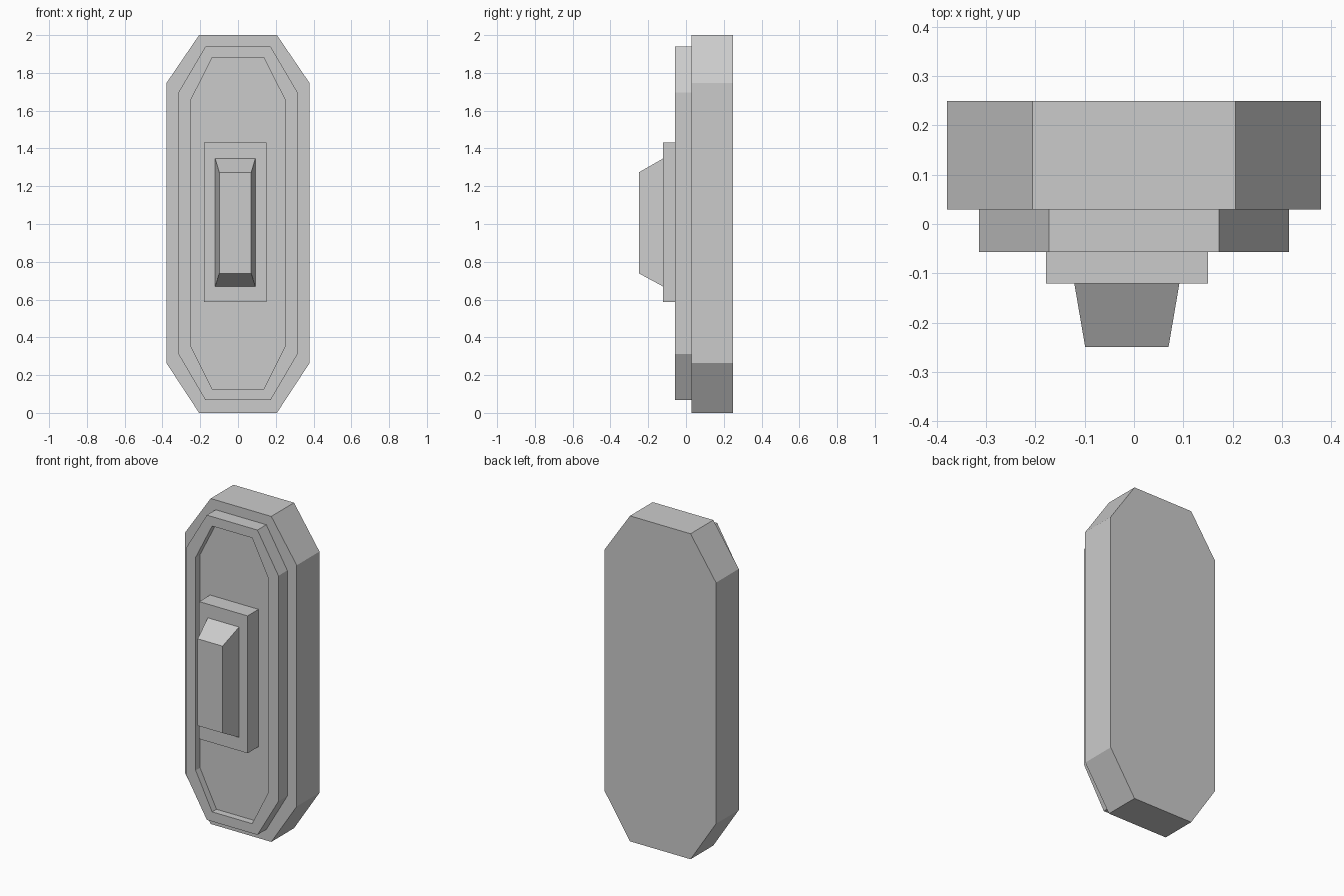
import bpy, bmesh

if "Cube" in bpy.data.objects:
    bpy.data.objects.remove(bpy.data.objects["Cube"])


def loft(name, rings):
    """Closed solid skinned through rings of equal point count."""
    bm = bmesh.new()
    loops = [[bm.verts.new(p) for p in ring] for ring in rings]
    n = len(loops[0])
    for a, b in zip(loops, loops[1:]):
        for i in range(n):
            j = (i + 1) % n
            bm.faces.new((a[i], a[j], b[j], b[i]))
    bm.faces.new(loops[0])
    bm.faces.new(loops[-1])
    bmesh.ops.recalc_face_normals(bm, faces=bm.faces)
    mesh = bpy.data.meshes.new(name)
    bm.to_mesh(mesh)
    bm.free()
    obj = bpy.data.objects.new(name, mesh)
    bpy.context.collection.objects.link(obj)
    return obj


def octagon(y, w, w_end, z0, z1, z2, z3):
    """Tall chamfered outline: half width w, half width w_end at the ends."""
    return [(-w_end, y, z0), (w_end, y, z0), (w, y, z1), (w, y, z2),
            (w_end, y, z3), (-w_end, y, z3), (-w, y, z2), (-w, y, z1)]


def rect(y, x0, x1, z0, z1):
    return [(x0, y, z0), (x1, y, z0), (x1, y, z1), (x0, y, z1)]


OUTER = (0.379, 0.206, 0.0, 0.264, 1.746, 2.0)
STEP = (0.315, 0.172, 0.067, 0.311, 1.697, 1.94)
RECESS = (0.248, 0.136, 0.126, 0.351, 1.66, 1.882)

# Stepped plate with sunken front panel
loft("wall_plate", [
    octagon(0.25, *OUTER), octagon(0.029, *OUTER),
    octagon(0.029, *STEP), octagon(-0.057, *STEP),
    octagon(-0.057, *RECESS), octagon(-0.015, *RECESS)])

# Raised block behind the button
loft("button_mount", [rect(-0.015, -0.179, 0.15, 0.587, 1.431),
                      rect(-0.121, -0.179, 0.15, 0.587, 1.431)])

# Tapered push button
loft("button", [rect(-0.121, -0.121, 0.092, 0.669, 1.347),
                rect(-0.25, -0.099, 0.07, 0.739, 1.273)])
